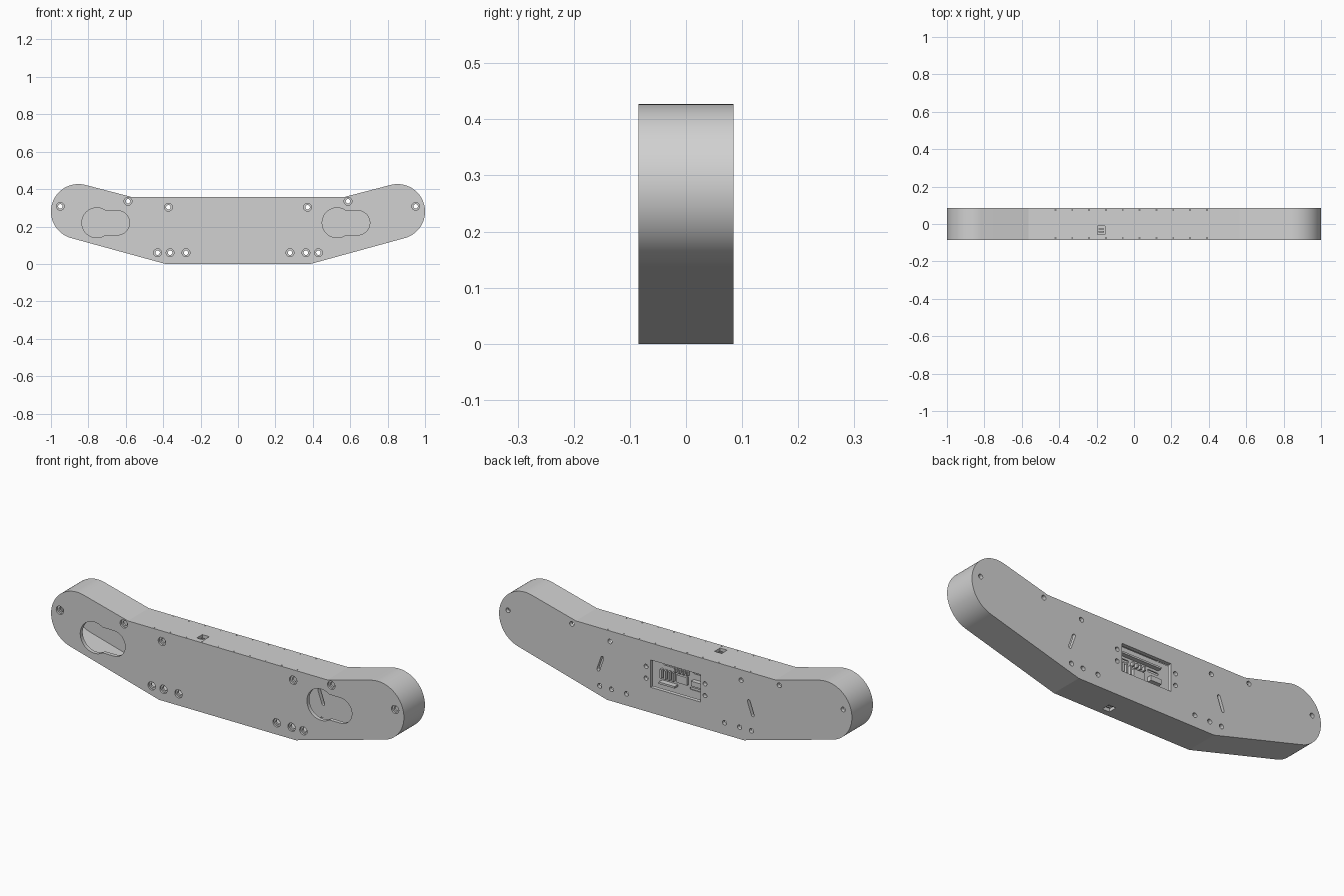
import bpy, bmesh, math
from mathutils import Vector

if "Cube" in bpy.data.objects:
    bpy.data.objects.remove(bpy.data.objects["Cube"], do_unlink=True)

DEPTH = 0.085          # half thickness of the housing
WALL = 0.02
GREY = (0.64, 0.64, 0.64, 1)

grey = bpy.data.materials.new("light grey")
grey.use_nodes = True
grey.diffuse_color = GREY
grey.node_tree.nodes["Principled BSDF"].inputs["Base Color"].default_value = GREY


def arc(cx, cz, r, start, end, n):
    """Points on an arc in the XZ plane, angles in degrees."""
    steps = [math.radians(start + (end - start) * i / n) for i in range(n + 1)]
    return [(cx + r * math.cos(a), cz + r * math.sin(a)) for a in steps]


def circle(cx, cz, r, n=24):
    return arc(cx, cz, r, 0, 360, n)[:-1]


def rect(x0, x1, z0, z1):
    return [(x0, z0), (x1, z0), (x1, z1), (x0, z1)]


def solid(name, parts):
    """Object made of prisms: each part is (profile, low, high, axis)."""
    bm = bmesh.new()
    for profile, low, high, axis in parts:
        def place(p, d):
            return (p[0], d, p[1]) if axis == "Y" else (p[0], p[1], d)
        a = [bm.verts.new(place(p, low)) for p in profile]
        b = [bm.verts.new(place(p, high)) for p in profile]
        bm.faces.new(a)
        bm.faces.new(b[::-1])
        for i in range(len(a)):
            j = (i + 1) % len(a)
            bm.faces.new((a[i], b[i], b[j], a[j]))
    bmesh.ops.recalc_face_normals(bm, faces=bm.faces)
    mesh = bpy.data.meshes.new(name)
    bm.to_mesh(mesh)
    bm.free()
    mesh.materials.append(grey)
    obj = bpy.data.objects.new(name, mesh)
    bpy.context.collection.objects.link(obj)
    return obj


def cut(target, parts):
    """Subtract the prisms from the target and drop the cutter."""
    cutter = solid("cutter", parts)
    cutter.hide_render = True
    mod = target.modifiers.new("cut", "BOOLEAN")
    mod.operation = "DIFFERENCE"
    mod.solver = "EXACT"
    mod.object = cutter
    graph = bpy.context.evaluated_depsgraph_get()
    result = bpy.data.meshes.new_from_object(target.evaluated_get(graph))
    target.modifiers.clear()
    target.data = result
    bpy.data.objects.remove(cutter, do_unlink=True)


def outline(inset):
    """Bent bar outline with rounded ends, shrunk by the inset."""
    bend = inset * math.tan(math.radians(7.5))
    half = [(0.388 - bend, inset)]
    half += arc(0.853, 0.28, 0.147 - inset, -75, 105, 40)
    half += [(0.565 + bend, 0.357 - inset)]
    return half + [(-x, z) for x, z in reversed(half)]


def keyhole(cx, cz):
    """Large circle merging into a narrower rounded slot on its +x side."""
    start = math.degrees(math.asin(0.065 / 0.08))
    return (arc(cx, cz, 0.08, start, 360 - start, 32)
            + arc(cx + 0.11, cz, 0.065, -90, 90, 20))


def slot(top, bottom, r):
    """Thin rounded slot between two points."""
    t, b = Vector(top), Vector(bottom)
    d = (t - b).normalized()
    angle = math.degrees(math.atan2(d.y, d.x))
    return (arc(t.x, t.y, r, angle - 90, angle + 90, 8)
            + arc(b.x, b.y, r, angle + 90, angle + 270, 8))


# Hollow housing
housing = solid("housing", [(outline(0), -DEPTH, DEPTH, "Y")])
cut(housing, [(outline(WALL), WALL - DEPTH, DEPTH - WALL, "Y")])

# Bolt holes right through, with counterbores on the front
half_bolts = [(0.95, 0.308), (0.588, 0.335), (0.372, 0.303),
              (0.278, 0.06), (0.363, 0.06), (0.43, 0.06)]
bolts = [(s * x, z) for x, z in half_bolts for s in (1, -1)]
cut(housing, [(circle(x, z, 0.012), -0.2, 0.2, "Y") for x, z in bolts])
cut(housing, [(circle(x, z, 0.021), -0.2, 0.01 - DEPTH, "Y") for x, z in bolts])

# Front keyhole openings
cut(housing, [(keyhole(x, 0.22), -0.2, 0, "Y") for x in (-0.755, 0.53)])

# Back window, its fixing holes and slanted slots
back = [(rect(-0.141, 0.141, 0.13, 0.27), 0.055, 0.2, "Y")]
for s in (1, -1):
    back += [(circle(s * 0.167, z, 0.011), 0.055, 0.2, "Y") for z in (0.17, 0.23)]
    back.append((slot((s * 0.415, 0.207), (s * 0.438, 0.142), 0.008), 0.055, 0.2, "Y"))
cut(housing, back)

# Port openings in the top and bottom walls
cut(housing, [(rect(-0.195, -0.155, -0.055, -0.01), 0.3, 0.5, "Z"),
              (rect(0.095, 0.135, -0.055, -0.01), -0.1, 0.05, "Z")])

# Small pilot holes along the top edges
pilots = []
for i in range(10):
    x = -0.42 + i * 0.09
    pilots += [(circle(x, y, 0.003, 8), 0.34, 0.5, "Z") for y in (-0.075, 0.075)]
cut(housing, pilots)

# Circuit board with connectors, seen through the back window
board = solid("circuit_board", [(rect(-0.18, 0.18, 0.1, 0.3), 0.015, 0.022, "Y")])
cut(board, [(slot((x - 0.025, z), (x + 0.025, z), 0.006), 0, 0.1, "Y")
            for x, z in ((0.08, 0.235), (-0.09, 0.235), (-0.07, 0.15))])
parts = [(rect(-0.12, 0.12, 0.253, 0.262), 0.022, 0.045, "Y"),
         (rect(-0.03, 0.03, 0.165, 0.205), 0.022, 0.035, "Y"),
         (rect(-0.12, -0.06, 0.175, 0.2), 0.022, 0.045, "Y"),
         (rect(0.03, 0.12, 0.14, 0.15), 0.022, 0.05, "Y")]
for i in range(4):
    x = 0.045 + i * 0.022
    parts.append((rect(x, x + 0.01, 0.165, 0.21), 0.022, 0.04, "Y"))
    x = -0.035 + i * 0.022
    parts.append((rect(x, x + 0.008, 0.215, 0.235), 0.022, 0.04, "Y"))
solid("board_components", parts)

# Recessed ports behind the wall openings
for name, cx, z, direction in (("top_port", -0.175, 0.337, -1),
                               ("bottom_port", 0.115, 0.02, 1)):
    block = [(rect(cx - 0.024, cx + 0.024, -0.06, -0.005),
              *sorted((z, z + direction * 0.03)), "Z")]
    for y in (-0.045, -0.03):
        block.append((rect(cx - 0.014, cx + 0.014, y, y + 0.007),
                      *sorted((z, z - direction * 0.01)), "Z"))
    solid(name, block)

# Smooth the curved walls, keep the edges sharp
bpy.ops.object.select_all(action="DESELECT")
housing.select_set(True)
bpy.context.view_layer.objects.active = housing
bpy.ops.object.shade_smooth_by_angle(angle=math.radians(14))
weighted = housing.modifiers.new("weighted_normals", "WEIGHTED_NORMAL")
weighted.keep_sharp = True
